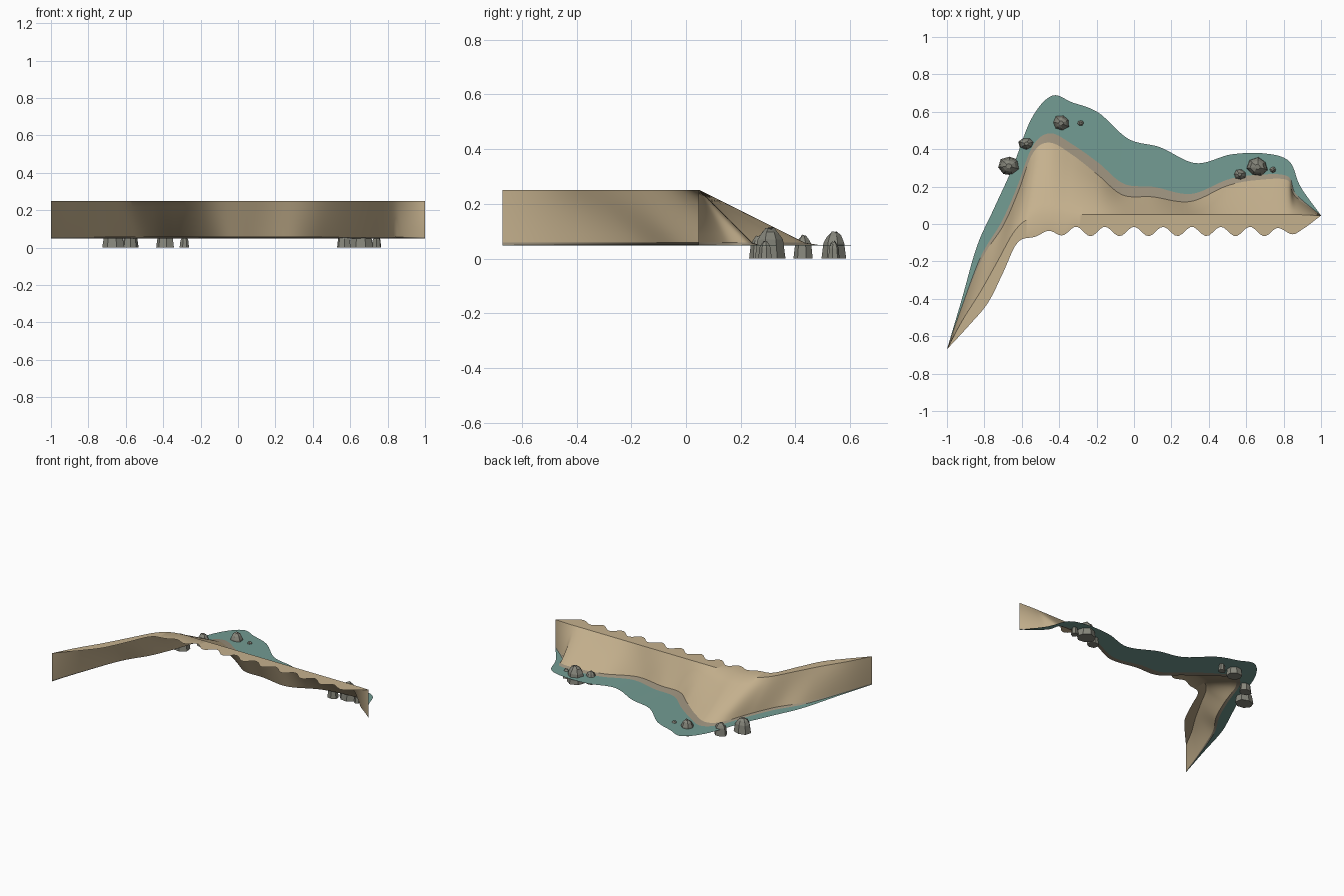
import bpy, bmesh, math, random
from mathutils import Vector

random.seed(4)
if "Cube" in bpy.data.objects:
    bpy.data.objects.remove(bpy.data.objects["Cube"])

STEPS = 10            # columns between two stations
TOP, SHORE, WATER = 0.25, 0.058, 0.05


def material(name, rgb):
    m = bpy.data.materials.new(name)
    m.use_nodes = True
    m.diffuse_color = (*rgb, 1)
    bsdf = m.node_tree.nodes["Principled BSDF"]
    bsdf.inputs["Base Color"].default_value = (*rgb, 1)
    bsdf.inputs["Roughness"].default_value = 0.9
    return m


SAND = material("dry sand", (0.56, 0.44, 0.27))
WET = material("wet sand", (0.34, 0.29, 0.21))
TEAL = material("teal water", (0.17, 0.33, 0.29))
ROCK = material("grey rock", (0.24, 0.24, 0.20))


def spline(points):
    """Smooth line through the stations."""
    p = [Vector(q) for q in points]
    p = [2 * p[0] - p[1]] + p + [2 * p[-1] - p[-2]]
    line = []
    for a, b, c, d in zip(p, p[1:], p[2:], p[3:]):
        for s in range(STEPS):
            t = s / STEPS
            line.append(0.5 * (2 * b + (c - a) * t + (2 * a - 5 * b + 4 * c - d) * t ** 2
                               + (3 * b - a - 3 * c + d) * t ** 3))
    return line + [p[-2]]


def lift(line, z):
    return [Vector((v.x, v.y, z)) for v in line]


def finish(name, bm, mat, smooth):
    mesh = bpy.data.meshes.new(name)
    bm.to_mesh(mesh)
    bm.free()
    obj = bpy.data.objects.new(name, mesh)
    bpy.context.collection.objects.link(obj)
    mesh.materials.append(mat)
    if smooth:
        bpy.ops.object.select_all(action='DESELECT')
        obj.select_set(True)
        bpy.context.view_layer.objects.active = obj
        bpy.ops.object.shade_smooth_by_angle(angle=math.radians(35))
    return obj


def sheet(name, rows, mat):
    """Open surface stretched over rows of points, facing up."""
    bm = bmesh.new()
    grid = [[bm.verts.new(v) for v in row] for row in rows]
    for low, high in zip(grid, grid[1:]):
        for i in range(len(low) - 1):
            bm.faces.new((low[i], low[i + 1], high[i + 1], high[i]))
    bmesh.ops.remove_doubles(bm, verts=bm.verts, dist=0.0005)
    return finish(name, bm, mat, True)


# Plan lines, all with matching stations from the left-hand tip to the other
start, end = (-1, -0.67), (1, 0.045)
straight = (-0.36, -0.22, -0.08, 0.1, 0.3, 0.5, 0.66, 0.8, 0.88)
edge = spline([start, (-.88, -.54), (-.78, -.42), (-.7, -.26), (-.63, -.11), (-.56, -.07),
               (-.46, -.05)] + [(x, -0.04) for x in straight] + [end])
crest = spline([start, (-.92, -.52), (-.82, -.36), (-.73, -.2), (-.64, -.04), (-.56, .03),
                (-.46, .05)] + [(x, 0.05) for x in straight] + [end])
shore = spline([start, (-.92, -.45), (-.81, -.18), (-.7, -.01), (-.62, .17), (-.54, .38),
                (-.45, .435), (-.33, .37), (-.19, .26), (-.06, .155), (.1, .145), (.3, .12),
                (.5, .205), (.66, .235), (.82, .235), (.86, .15), end])
outer = spline([start, (-.92, -.4), (-.84, -.12), (-.75, .08), (-.65, .3), (-.55, .56),
                (-.44, .685), (-.33, .65), (-.19, .595), (-.03, .455), (.14, .41), (.33, .325),
                (.52, .372), (.7, .377), (.83, .335), (.89, .2), end])

# Scalloped rim of the dune
for v in edge:
    if -0.62 < v.x < 0.92:
        fade = min(1, (v.x + 0.62) / 0.3, (0.92 - v.x) / 0.2)
        v.y += 0.025 * fade * math.cos(math.tau * v.x / 0.155)

wet = [a.lerp(b, 0.2) for a, b in zip(shore, outer)]

# Dune: flat rim, then an even slope down to the shore
slope = [[a.lerp(b, k / 6) for a, b in zip(lift(crest, TOP), lift(shore, SHORE))]
         for k in range(7)]
sheet("dune", [lift(edge, TOP)] + slope, SAND)

# Wet band and shallow water
sheet("wet_shore", [lift(shore, SHORE), lift(wet, WATER)], WET)
sheet("water", [lift(wet, WATER), lift(outer, WATER - 0.002)], TEAL)


def rock(name, x, y, r, h):
    """Faceted boulder standing on the ground."""
    sides = 7
    turn = random.random() * math.tau
    bumps = [random.uniform(0.88, 1.08) for _ in range(sides)]
    bm = bmesh.new()
    rings = []
    for height, width in ((0, 1), (0.62, 0.84), (0.85, 0.6), (1, 0.25)):
        ring = []
        for i in range(sides):
            a = turn + math.tau * i / sides
            d = r * width * bumps[i]
            z = h * height * (random.uniform(0.9, 1) if height else 1)
            ring.append(bm.verts.new((x + d * math.cos(a), y + 0.9 * d * math.sin(a), z)))
        rings.append(ring)
    for low, high in zip(rings, rings[1:]):
        for i in range(sides):
            j = (i + 1) % sides
            bm.faces.new((low[i], low[j], high[j], high[i]))
    bm.faces.new(rings[-1])
    bm.faces.new(rings[0][::-1])
    finish(name, bm, ROCK, False)


# Boulders in three clusters
boulders = ((-.67, .31, .062, .1), (-.575, .43, .042, .088), (-.39, .54, .053, .1),
            (-.285, .54, .026, .066), (.565, .265, .04, .085), (.66, .305, .062, .116),
            (.742, .29, .027, .066))
for n, spec in enumerate(boulders, 1):
    rock(f"rock_{n}", *spec)
